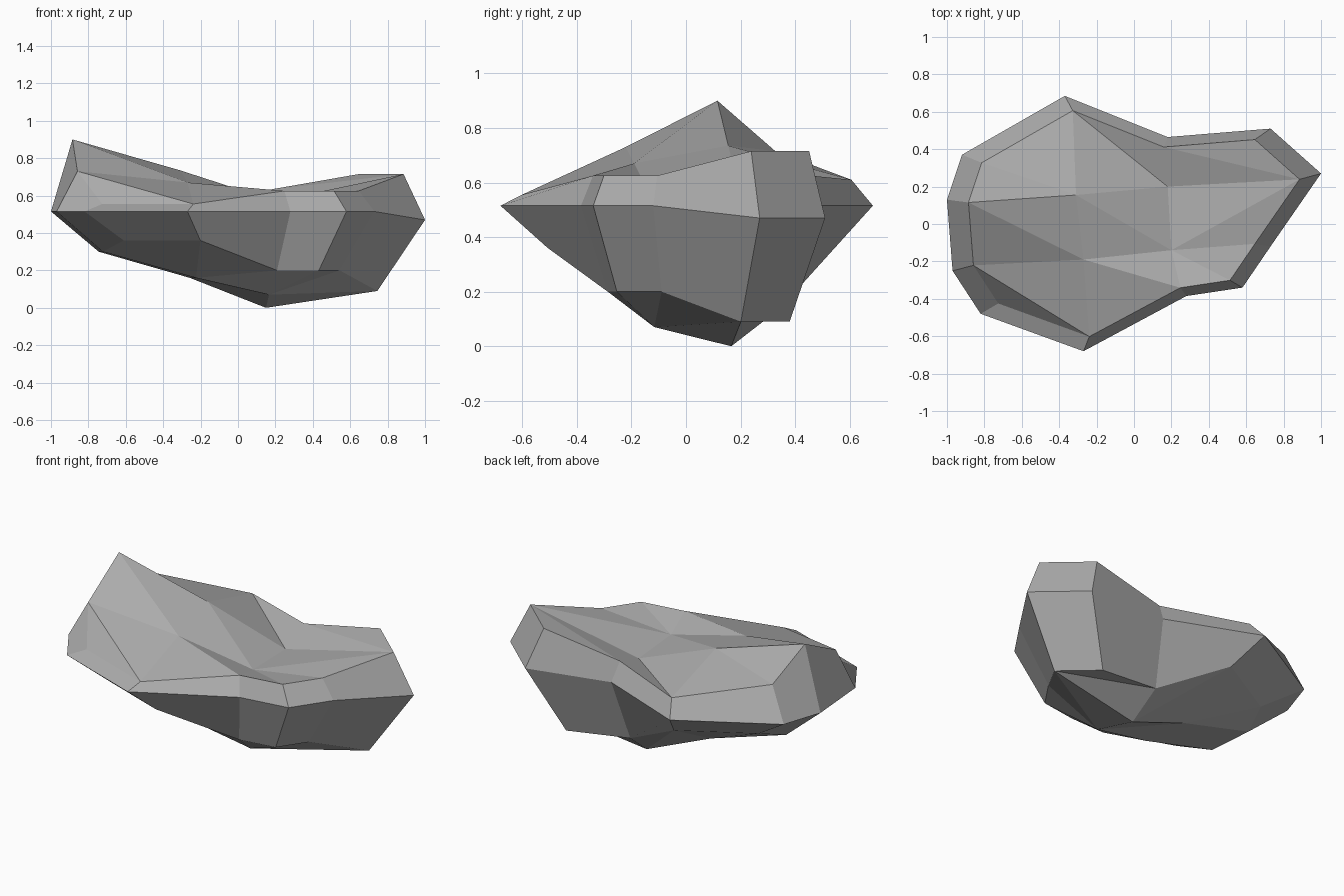
import bpy
import bmesh

default_cube = bpy.data.objects.get("Cube")
if default_cube:
    bpy.data.objects.remove(default_cube, do_unlink=True)

# Widest outline of the rock: x, y, then middle, upper and lower heights
OUTLINE = {
    "A": (-1.0, 0.13, 0.515, 0.9, 0.3),
    "B": (-0.97, -0.25, 0.515, 0.73, 0.3),
    "C": (-0.82, -0.48, 0.515, 0.555, 0.36),
    "D": (-0.27, -0.68, 0.515, 0.555, 0.36),
    "E": (0.28, -0.385, 0.515, 0.625, 0.2),
    "F": (0.58, -0.34, 0.515, 0.625, 0.2),
    "G": (0.73, -0.12, 0.515, 0.625, 0.2),
    "H": (1.0, 0.27, 0.47, 0.715, 0.09),
    "I": (0.73, 0.51, 0.47, 0.715, 0.09),
    "J": (0.18, 0.465, 0.515, 0.63, 0.14),
    "K": (-0.37, 0.685, 0.515, 0.61, 0.36),
    "L": (-0.92, 0.37, 0.515, 0.715, 0.36),
}
# Inner points of the caps: x, y, top height, bottom height
CORE = {
    "w": (-0.31, 0.155, 0.735, 0.16),
    "x": (-0.27, -0.19, 0.67, 0.16),
    "y": (0.18, 0.2, 0.56, 0.0),
    "z": (0.2, -0.14, 0.57, 0.07),
}
# Facets shared by the top and bottom caps
FACETS = ("Axw ABx BDx BCD DEx Ezx EFz FGz GHz Hyz "
          "HJy HIJ JKy Kwy KLw LAw wxz wzy").split()
UPPER_SCALE, LOWER_SCALE, CORE_LOWER_SCALE = 0.885, 0.745, 0.83


def add_ring(bm, scale, height_column):
    """One loop of the outline, drawn in and placed at its heights."""
    return {name: bm.verts.new((row[0] * scale, row[1] * scale, row[height_column]))
            for name, row in OUTLINE.items()}


def add_core(bm, scale, height_column):
    return {name: bm.verts.new((row[0] * scale, row[1] * scale, row[height_column]))
            for name, row in CORE.items()}


def bridge(bm, lower, upper):
    """Quads joining two neighbouring loops."""
    names = list(OUTLINE)
    for name, following in zip(names, names[1:] + names[:1]):
        bm.faces.new((lower[name], lower[following], upper[following], upper[name]))


def add_cap(bm, ring, core):
    points = {**ring, **core}
    for facet in FACETS:
        bm.faces.new([points[letter] for letter in facet])


# Stone colour
stone = bpy.data.materials.new("stone_grey")
stone.use_nodes = True
colour = (0.42, 0.42, 0.42, 1.0)
stone.diffuse_color = colour
for node in stone.node_tree.nodes:
    if node.type == "BSDF_PRINCIPLED":
        node.inputs["Base Color"].default_value = colour

# Rock body: belt of sloping sides closed by two faceted caps
bm = bmesh.new()
middle_ring = add_ring(bm, 1.0, 2)
upper_ring = add_ring(bm, UPPER_SCALE, 3)
lower_ring = add_ring(bm, LOWER_SCALE, 4)
bridge(bm, lower_ring, middle_ring)
bridge(bm, middle_ring, upper_ring)
add_cap(bm, upper_ring, add_core(bm, 1.0, 2))
add_cap(bm, lower_ring, add_core(bm, CORE_LOWER_SCALE, 3))
bmesh.ops.recalc_face_normals(bm, faces=bm.faces)

mesh = bpy.data.meshes.new("rock")
bm.to_mesh(mesh)
bm.free()
mesh.materials.append(stone)
rock = bpy.data.objects.new("rock", mesh)
bpy.context.collection.objects.link(rock)
